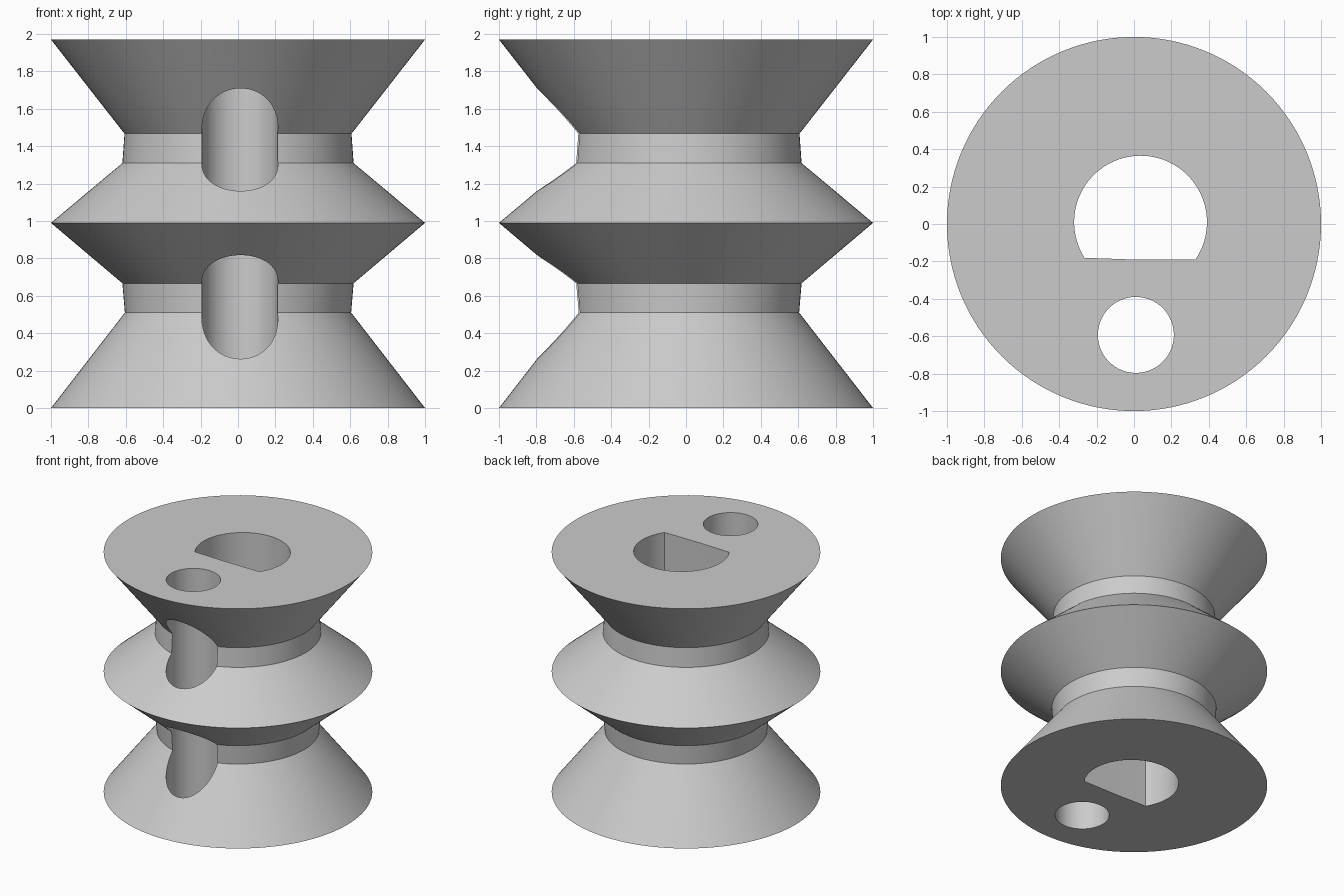
import bpy, bmesh, math

if "Cube" in bpy.data.objects:
    bpy.data.objects.remove(bpy.data.objects["Cube"])

SEGMENTS = 128
HEIGHT = 1.97

grey = bpy.data.materials.new("plain grey")
grey.use_nodes = True
colour = (0.6, 0.6, 0.6, 1)
grey.diffuse_color = colour
grey.node_tree.nodes["Principled BSDF"].inputs["Base Color"].default_value = colour


def circle(radius, centre=(0, 0), start=0, sweep=math.tau, count=SEGMENTS, closed=True):
    steps = count if closed else count - 1
    return [(centre[0] + radius * math.cos(start + sweep * i / steps),
             centre[1] + radius * math.sin(start + sweep * i / steps))
            for i in range(count)]


def loft(name, sections):
    """Solid through a stack of (outline, height) sections, capped at both ends."""
    bm = bmesh.new()
    rings = [[bm.verts.new((x, y, z)) for x, y in outline] for outline, z in sections]
    for low, high in zip(rings, rings[1:]):
        for i in range(len(low)):
            j = (i + 1) % len(low)
            bm.faces.new((low[i], low[j], high[j], high[i]))
    bm.faces.new(rings[0][::-1])
    bm.faces.new(rings[-1])
    bmesh.ops.recalc_face_normals(bm, faces=bm.faces)
    mesh = bpy.data.meshes.new(name)
    bm.to_mesh(mesh)
    bm.free()
    mesh.materials.append(grey)
    obj = bpy.data.objects.new(name, mesh)
    bpy.context.collection.objects.link(obj)
    return obj


# Turned body: two grooves between three flared rims
profile = [(1, 0), (0.605, 0.51), (0.618, 0.667), (1, 0.99),
           (0.618, 1.31), (0.607, 1.467), (1, HEIGHT)]
body = loft("grooved_spool", [(circle(r), z) for r, z in profile])

# Round side hole, which breaks out through both grooves
side_outline = circle(0.203, (0.01, -0.593), count=96)

# D-shaped shaft hole with its flat towards the front
shaft_outline = circle(0.355, (0.035, 0.01), math.radians(-34.5),
                       math.radians(247), 96, closed=False) + [(0, -0.19)]

for name, outline in (("side_hole", side_outline), ("shaft_hole", shaft_outline)):
    cutter = loft(name + "_cutter", [(outline, -0.2), (outline, HEIGHT + 0.2)])
    cutter.hide_render = True
    cut = body.modifiers.new(name, "BOOLEAN")
    cut.operation = "DIFFERENCE"
    cut.solver = "EXACT"
    cut.object = cutter
    bpy.ops.object.select_all(action="DESELECT")
    body.select_set(True)
    bpy.context.view_layer.objects.active = body
    bpy.ops.object.modifier_apply(modifier=cut.name)
    bpy.data.objects.remove(cutter)

bpy.ops.object.shade_smooth_by_angle(angle=math.radians(25))
